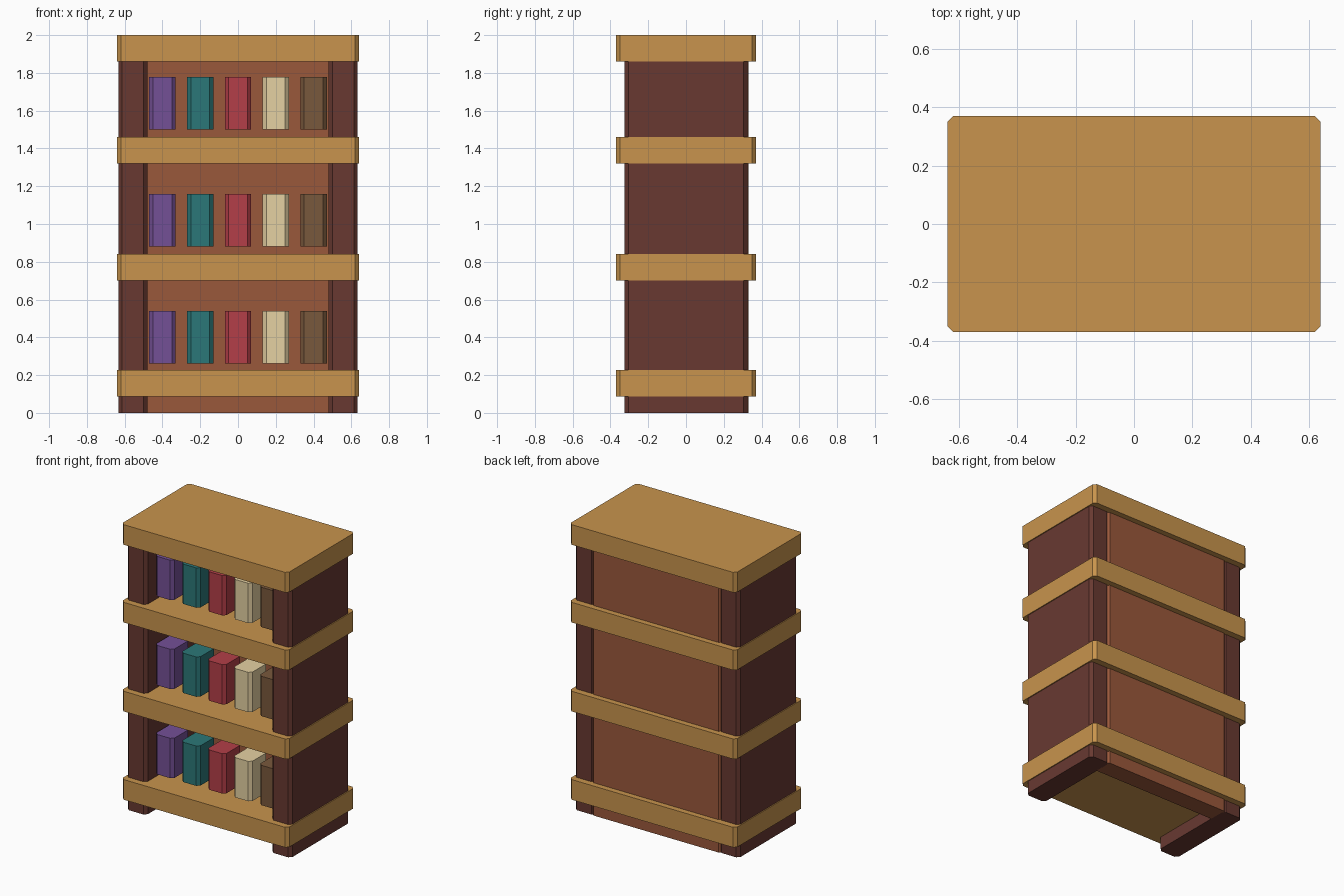
import bpy, bmesh

if "Cube" in bpy.data.objects:
    bpy.data.objects.remove(bpy.data.objects["Cube"])


def material(name, rgb):
    def lin(c):
        c /= 255
        return c / 12.92 if c <= 0.04045 else ((c + 0.055) / 1.055) ** 2.4
    m = bpy.data.materials.new(name)
    m.diffuse_color = (*[lin(c) for c in rgb], 1)
    m.use_nodes = True
    m.node_tree.nodes["Principled BSDF"].inputs["Base Color"].default_value = m.diffuse_color
    return m


def block(name, lo, hi, mat, chamfer=0.02):
    """Box between two corners with chamfered upright edges."""
    bm = bmesh.new()
    bmesh.ops.create_cube(bm, size=1)
    for v in bm.verts:
        v.co = [hi[i] if v.co[i] > 0 else lo[i] for i in range(3)]
    upright = [e for e in bm.edges
               if abs(e.verts[0].co.z - e.verts[1].co.z) > 1e-5]
    bmesh.ops.bevel(bm, geom=upright, offset=chamfer, segments=1,
                    affect='EDGES')
    me = bpy.data.meshes.new(name)
    bm.to_mesh(me)
    bm.free()
    me.materials.append(mat)
    ob = bpy.data.objects.new(name, me)
    bpy.context.collection.objects.link(ob)
    return ob


shelf_wood = material("golden wood", (200, 148, 77))
side_wood = material("dark wood", (104, 57, 49))
back_wood = material("red brown wood", (154, 88, 59))
covers = [material(n, c) for n, c in (
    ("purple cover", (116, 80, 150)),
    ("teal cover", (43, 119, 120)),
    ("red cover", (179, 62, 72)),
    ("cream cover", (229, 209, 162)),
    ("brown cover", (121, 88, 60)))]

# Side panels
block("left_side", (-0.633, -0.325, 0), (-0.48, 0.325, 1.9), side_wood)
block("right_side", (0.48, -0.325, 0), (0.633, 0.325, 1.9), side_wood)

# Back panel, just proud of the rear of the sides
block("back_panel", (-0.5, 0.2, 0), (0.5, 0.33, 1.9), back_wood)

# Shelves
for i, top in enumerate((0.228, 0.842, 1.46, 2.0)):
    block(f"shelf_{i + 1}", (-0.64, -0.37, top - 0.14),
          (0.64, 0.37, top), shelf_wood)

# Rows of books
for row in range(3):
    z = 0.262 + row * 0.619
    for col, cover in enumerate(covers):
        x = (col - 2) * 0.2
        block(f"book_{row + 1}_{col + 1}", (x - 0.07, -0.245, z),
              (x + 0.07, -0.06, z + 0.277), cover)
